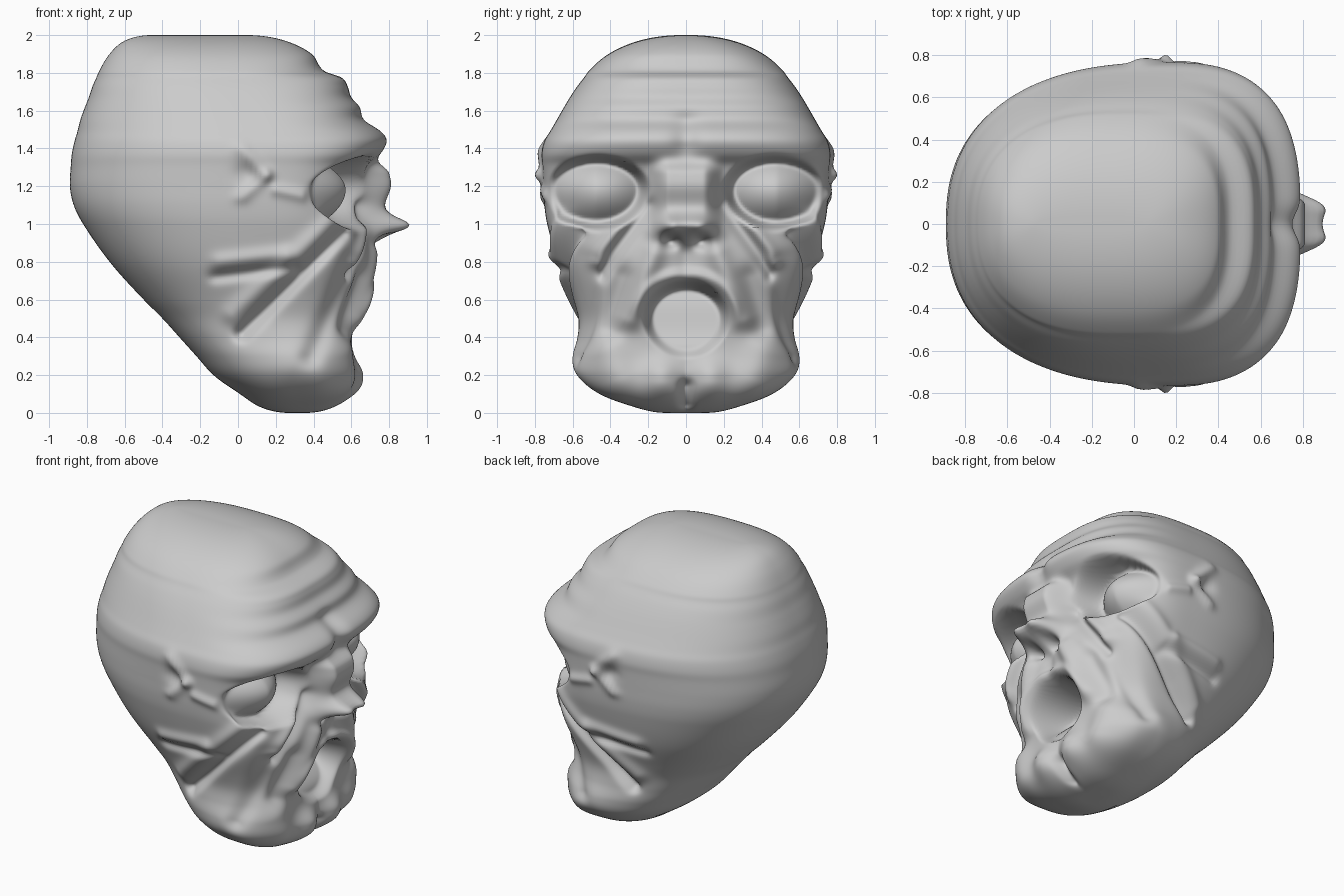
import bpy, bmesh
from math import pi, sin, cos, acos, exp, hypot, sqrt

# Height keys: z, back x, front x, half width, x of widest point
KEYS = [
    (0.00, .27, .36, .10, .32), (0.03, .12, .50, .27, .32), (0.10, .01, .58, .45, .30),
    (0.20, -.13, .60, .555, .28), (0.30, -.22, .60, .58, .25), (0.40, -.31, .61, .57, .22),
    (0.50, -.40, .63, .57, .20), (0.60, -.50, .65, .60, .18), (0.80, -.68, .69, .68, .15),
    (1.00, -.82, .68, .735, .15), (1.10, -.87, .66, .75, .15), (1.20, -.89, .66, .755, .15),
    (1.31, -.885, .69, .76, .15), (1.37, -.88, .755, .765, .15), (1.44, -.865, .79, .75, .13),
    (1.49, -.85, .76, .72, .10), (1.55, -.835, .67, .685, .07), (1.62, -.81, .645, .645, .03),
    (1.67, -.79, .60, .615, 0), (1.73, -.77, .58, .575, -.03), (1.775, -.75, .55, .54, -.05),
    (1.81, -.735, .455, .515, -.08), (1.90, -.68, .39, .41, -.12), (1.97, -.60, .25, .25, -.15),
    (2.00, -.46, .05, .03, -.18)]
to_u = lambda z: acos(max(-1, min(1, 1 - z)))
US = [to_u(k[0]) for k in KEYS]


def section(u):
    """Cubic interpolation of the key sections."""
    i = max(0, min(len(US) - 2, sum(v <= u for v in US) - 1))
    h = US[i + 1] - US[i]
    t = (u - US[i]) / h

    def slope(j, c):
        a, b = max(0, j - 1), min(len(US) - 1, j + 1)
        return (KEYS[b][c] - KEYS[a][c]) / (US[b] - US[a]) * h
    return [(2*t**3 - 3*t*t + 1) * KEYS[i][c] + (t**3 - 2*t*t + t) * slope(i, c)
            + (3*t*t - 2*t**3) * KEYS[i + 1][c] + (t**3 - t*t) * slope(i + 1, c)
            for c in range(1, 5)]


def smooth(a, b, v):
    t = max(0, min(1, (v - a) / (b - a)))
    return t * t * (3 - 2 * t)


def stroke(p, q, a, b, width):
    """Soft brush stroke from a to b, evaluated at (p, q)."""
    dx, dy = b[0] - a[0], b[1] - a[1]
    t = max(0, min(1, ((p - a[0]) * dx + (q - a[1]) * dy) / (dx*dx + dy*dy + 1e-9)))
    return exp(-(hypot(p - a[0] - t * dx, q - a[1] - t * dy) / width) ** 2)


# Strokes on the face (|y|, z): start, end, width, push along x
FACE = [
    ((.00, 1.42), (.00, 1.50), .07, -.04),   # notch between brows
    ((.10, .96), (.15, .96), .055, .05),     # nostril wings
    ((.075, .915), (.085, .915), .035, -.12),  # nostrils
    ((.24, 1.12), (.50, .80), .035, .035),   # cheek fold
    ((.20, 1.10), (.46, .74), .04, -.05),    # crease beside nose
    ((.17, .84), (.31, .50), .06, .05),      # muzzle fold
    ((.34, .72), (.40, .45), .06, -.03),     # jowl hollow
    ((.42, .32), (.36, .18), .11, .05),      # jowls
    ((.13, .17), (.13, .19), .10, .065),     # chin lobes
    ((.00, .05), (.00, .14), .035, -.06),    # chin cleft
    ((.00, .84), (.00, .76), .05, -.02),     # lip groove
]
# Strokes on the sides (x, z): start, end, width, push outward
SIDE = [
    ((.55, .95), (.02, .42), .035, -.06),    # long cheek crease
    ((.52, 1.03), (-.03, .52), .05, .03),    # ridge above it
    ((.30, .77), (-.12, .72), .03, -.03),    # second crease
    ((.25, .84), (-.10, .80), .04, .025),
    ((.60, .80), (.38, .30), .05, -.03),     # muzzle hollow
    ((.30, .25), (.42, .20), .12, .025),     # jaw knob
    ((.02, 1.40), (.15, 1.26), .035, .025),  # ear ridge
    ((.15, 1.26), (.02, 1.14), .03, .025),
    ((.04, 1.27), (.06, 1.25), .05, -.025),  # ear hollow
    ((.20, 1.18), (.34, 1.15), .03, .02),
]


def sculpt(x, y, z):
    ay = abs(y)
    sg = 1 if y >= 0 else -1
    x0 = x
    if x > 0.2:
        f = smooth(.2, .42, x)
        # nose bridge and tip
        side = 1 - smooth(.09, .21, ay)
        bridge = smooth(.94, 1.02, z) * (1 - smooth(1.27, 1.37, z))
        x += side * bridge * (.10 + .05 * exp(-((z - 1.2) / .09) ** 2))
        x += .15 * exp(-((z - .975) / .065) ** 2) * (1 - smooth(.05, .19, ay))
        for a, b, w, d in FACE:
            x += f * d * stroke(ay, z, a, b, w)
        # eye sockets with eyeballs
        d = sqrt(((ay - .47) / .26) ** 2 + ((z - 1.18) / (.17 if z > 1.18 else .20)) ** 2)
        m = 1 - smooth(.80, 1.08, d)
        target = .57 - .17 * min(d, 1.2) ** 2 - .3 * max(0, ay - .48)
        x += m * (min(x, target) - x)
        # open mouth, deepest under the upper lip
        d = hypot(ay / .215, (z - .50) / (.19 if z > .5 else .20))
        m = 1 - smooth(.80, 1.08, d)
        target = .55 - .27 * smooth(.33, .68, z)
        x += m * (min(x, target) - x)
        x += .03 * exp(-((d - 1.25) / .14) ** 2) * smooth(.4, .6, z)
    g = smooth(.25, .5, ay)
    if g > 0:
        for a, b, w, d in SIDE:
            y += sg * g * d * stroke(x0, z, a, b, w)
    return x, y, z


# Head: stacked rounded sections, sculpted by the strokes
RINGS, N = 230, 300
bm = bmesh.new()
rings = []
for i in range(RINGS + 1):
    u = .02 + (pi - .02) * i / RINGS
    z = 1 - cos(u)
    xb, xf, w, xw = section(u)
    ring = []
    for j in range(N):
        th = 2 * pi * j / N
        a = th - .4 * sin(th)
        c, s = cos(a), sin(a)
        n = 2.9 if c > 0 else 2.4
        r = (abs(c) ** n + abs(s) ** n) ** (-1 / n)
        x = xw + r * c * ((xf - xw) if c > 0 else (xw - xb))
        ring.append(bm.verts.new(sculpt(x, w * r * s, z)))
    rings.append(ring)
for lo, hi in zip(rings, rings[1:]):
    for j in range(N):
        k = (j + 1) % N
        bm.faces.new((lo[j], lo[k], hi[k], hi[j]))
bm.faces.new(rings[0][::-1])
bm.faces.new(rings[-1])
for f in bm.faces:
    f.smooth = True
mesh = bpy.data.meshes.new("head")
bm.to_mesh(mesh)
bm.free()
head = bpy.data.objects.new("head", mesh)
bpy.context.collection.objects.link(head)
mod = head.modifiers.new("soften", 'SMOOTH')
mod.factor, mod.iterations = .5, 3
